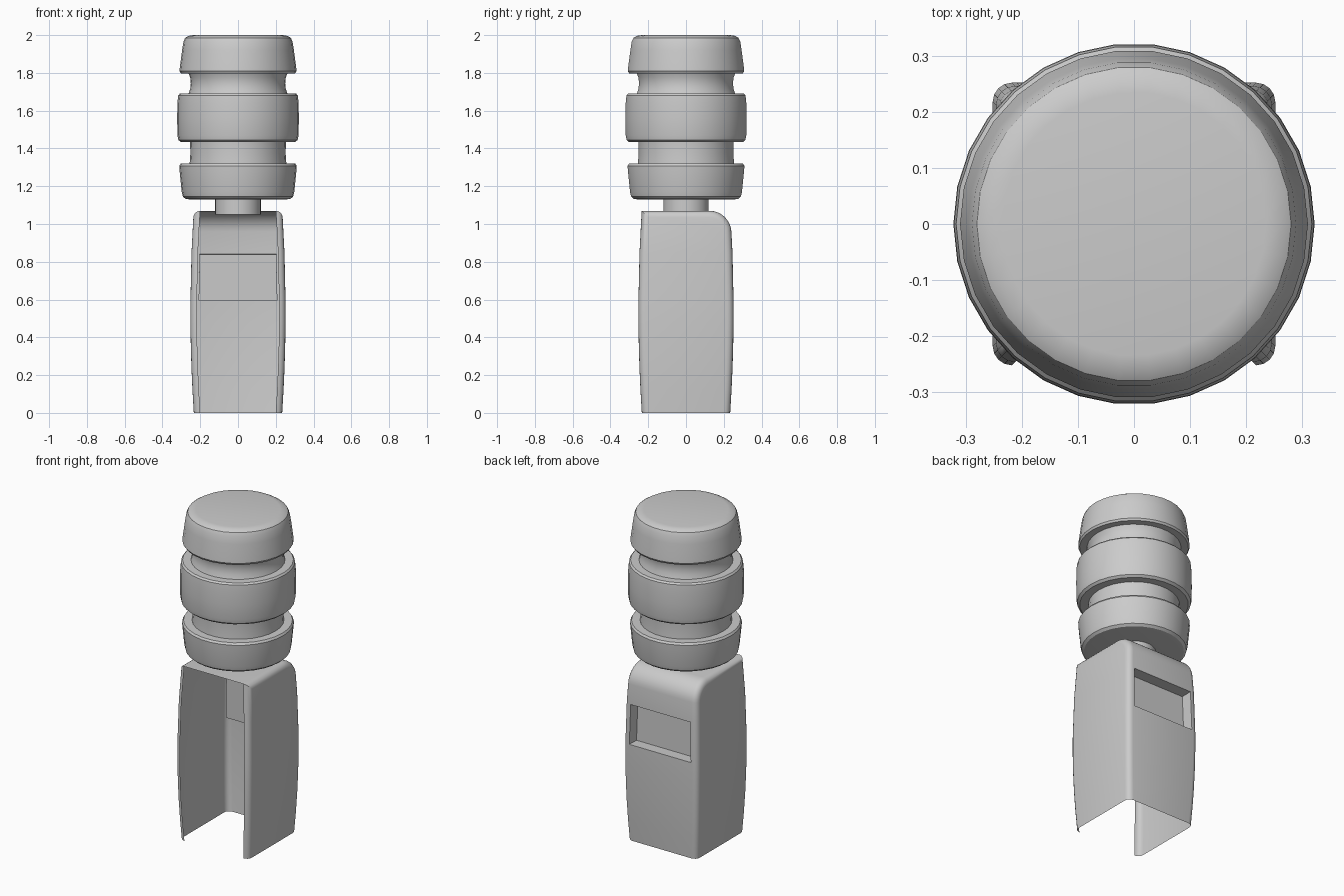
import bpy, bmesh, math

if "Cube" in bpy.data.objects:
    bpy.data.objects.remove(bpy.data.objects["Cube"])


def add_object(name, bm, angle=32):
    bmesh.ops.recalc_face_normals(bm, faces=bm.faces[:])
    mesh = bpy.data.meshes.new(name)
    bm.to_mesh(mesh)
    bm.free()
    obj = bpy.data.objects.new(name, mesh)
    bpy.context.collection.objects.link(obj)
    bpy.ops.object.select_all(action='DESELECT')
    obj.select_set(True)
    bpy.context.view_layer.objects.active = obj
    bpy.ops.object.shade_smooth_by_angle(angle=math.radians(angle))
    return obj


def lathe(name, profile, sides=30):
    bm = bmesh.new()
    verts = [bm.verts.new((r, 0, z)) for r, z in profile]
    edges = [bm.edges.new(p) for p in zip(verts, verts[1:])]
    bmesh.ops.spin(bm, geom=verts + edges, axis=(0, 0, 1), cent=(0, 0, 0),
                   angle=math.tau, steps=sides, use_merge=False)
    bmesh.ops.remove_doubles(bm, verts=bm.verts[:], dist=1e-4)
    return add_object(name, bm)


# Grip: three rounded rings joined by narrower necks
lathe("grip", [
    (0, 2.0), (0.235, 2.0), (0.262, 1.996), (0.28, 1.985), (0.289, 1.965),
    (0.296, 1.92), (0.308, 1.83), (0.31, 1.81), (0.303, 1.798),
    (0.262, 1.798), (0.253, 1.775), (0.25, 1.745), (0.253, 1.715), (0.262, 1.69),
    (0.308, 1.69), (0.317, 1.68), (0.321, 1.64), (0.322, 1.56),
    (0.321, 1.47), (0.316, 1.445), (0.302, 1.433),
    (0.254, 1.433), (0.252, 1.375), (0.256, 1.32),
    (0.303, 1.32), (0.311, 1.308), (0.309, 1.28), (0.298, 1.17),
    (0.292, 1.145), (0.278, 1.133), (0.255, 1.13), (0, 1.13)])

# Stem between grip and housing
lathe("stem", [(0.121, 1.14), (0.121, 1.05), (0, 1.05)], 30)

# Housing: thin bulged box, open at the front and bottom
TOP = 1.07
bm = bmesh.new()
rings = []
for z in (0, 0.12, 0.24, 0.36, 0.48, 0.588, 0.85, TOP):
    h = 0.234 + 0.018 * (1 - ((z - 0.54) / 0.54) ** 2)
    rings.append([bm.verts.new((sx * h, sy * h, z))
                  for sx, sy in ((-1, -1), (1, -1), (1, 1), (-1, 1))])
for a, b in zip(rings, rings[1:]):
    for i in range(4):
        j = (i + 1) % 4
        bm.faces.new((a[i], a[j], b[j], b[i]))
bm.faces.new(rings[-1])
bm.faces.new(rings[0][::-1])

# Large round on the top back edge
back_edge = bm.edges.get((rings[-1][2], rings[-1][3]))
bmesh.ops.bevel(bm, geom=[back_edge], offset=0.11, segments=8, profile=0.5,
                affect='EDGES')

# Small round along the outline of both side walls
bm.normal_update()
outline = []
for e in bm.edges:
    if len(e.link_faces) == 2 and max(v.co.z for v in e.verts) > 0.001:
        n = sorted(abs(f.normal.x) for f in e.link_faces)
        if n[0] < 0.5 and n[1] > 0.8:
            outline.append(e)
bmesh.ops.bevel(bm, geom=outline, offset=0.034, segments=4, profile=0.5,
                affect='EDGES')

# Open the front and bottom
bm.normal_update()
opening = [f for f in bm.faces if f.normal.z < -0.9 or
           (f.normal.y < -0.7 and abs(f.calc_center_median().x) < 0.01)]
bmesh.ops.delete(bm, geom=opening, context='FACES')

# Recessed window pocket in the back wall
pocket = [f for f in bm.faces if f.normal.y > 0.9
          and abs(f.calc_center_median().x) < 0.01
          and 0.65 < f.calc_center_median().z < 0.8]
bmesh.ops.inset_individual(bm, faces=pocket, thickness=0.013)
bmesh.ops.inset_individual(bm, faces=pocket, thickness=0.0, depth=-0.07)
add_object("housing", bm, 40)
